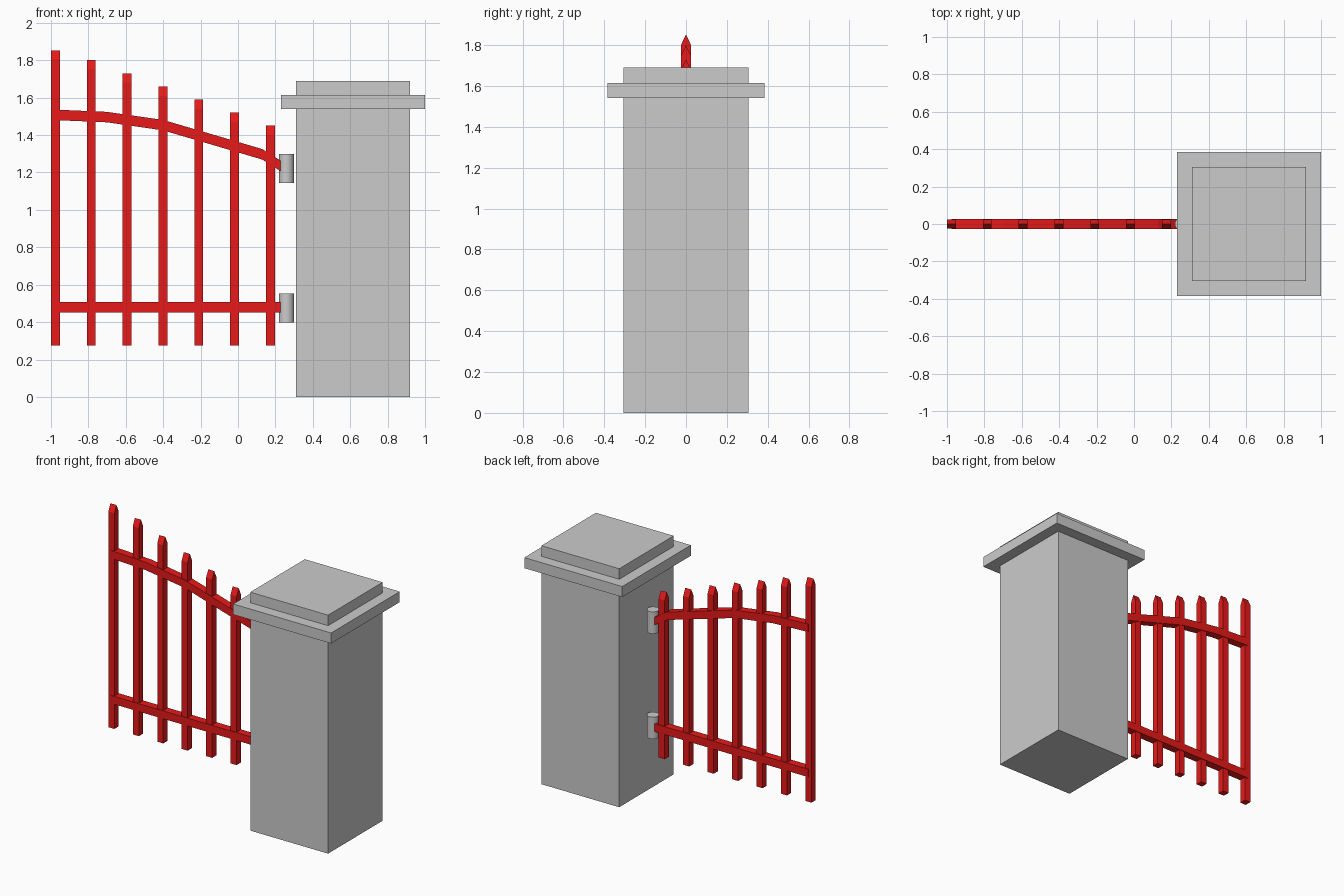
import bpy

if "Cube" in bpy.data.objects:
    bpy.data.objects.remove(bpy.data.objects["Cube"])

red = bpy.data.materials.new("red_paint")
red.diffuse_color = (0.8, 0.01, 0.01, 1)
red.use_nodes = True
red.node_tree.nodes["Principled BSDF"].inputs["Base Color"].default_value = red.diffuse_color


def make(name, verts, faces, mat=None):
    mesh = bpy.data.meshes.new(name)
    mesh.from_pydata(verts, [], faces)
    obj = bpy.data.objects.new(name, mesh)
    bpy.context.collection.objects.link(obj)
    if mat:
        mesh.materials.append(mat)
    return obj


def loft(name, rings, mat=None):
    """Skin a list of equal-sized vertex rings and cap both ends."""
    n = len(rings[0])
    verts = [v for ring in rings for v in ring]
    faces = [tuple(range(n))[::-1],
             tuple(range(len(verts) - n, len(verts)))]
    for r in range(len(rings) - 1):
        for i in range(n):
            a, b = r * n + i, r * n + (i + 1) % n
            faces.append((a, b, b + n, a + n))
    return make(name, verts, faces, mat)


# Stone pillar with stepped cap: (half width, height) profile
PX = 0.615
profile = [(0.305, 0), (0.305, 1.54), (0.384, 1.54), (0.384, 1.615),
           (0.305, 1.615), (0.305, 1.69)]
loft("pillar", [[(PX - h, -h, z), (PX + h, -h, z), (PX + h, h, z), (PX - h, h, z)]
                for h, z in profile])

# Pickets: pentagonal outline with a ridge along x, swept across the width
W = 0.0235
tops = [1.853, 1.80, 1.73, 1.66, 1.59, 1.52, 1.45]
for i, top in enumerate(tops):
    x = -0.9765 + i * 0.1917
    outline = [(-W, 0.275), (W, 0.275), (W, top - 0.05), (0, top), (-W, top - 0.05)]
    loft(f"picket_{i + 1}", [[(x + s, y, z) for y, z in outline] for s in (-W, W)], red)


# Rails: rectangular section along a path in the xz plane
def rail(name, path):
    d, h = 0.028, 0.028
    loft(name, [[(x, -d, z - h), (x, d, z - h), (x, d, z + h), (x, -d, z + h)]
                for x, z in path], red)


rail("lower_rail", [(-0.977, 0.48), (0.228, 0.48)])
rail("upper_rail", [(-0.977, 1.508), (-0.70, 1.496), (-0.40, 1.453),
                    (0.13, 1.297), (0.228, 1.235)])

# Hinge barrels between gate and pillar
for name, z in (("lower_hinge", 0.476), ("upper_hinge", 1.222)):
    bpy.ops.mesh.primitive_cylinder_add(vertices=24, radius=0.04, depth=0.155,
                                        location=(0.259, 0, z))
    bpy.context.object.name = name
    bpy.ops.object.shade_smooth_by_angle()
